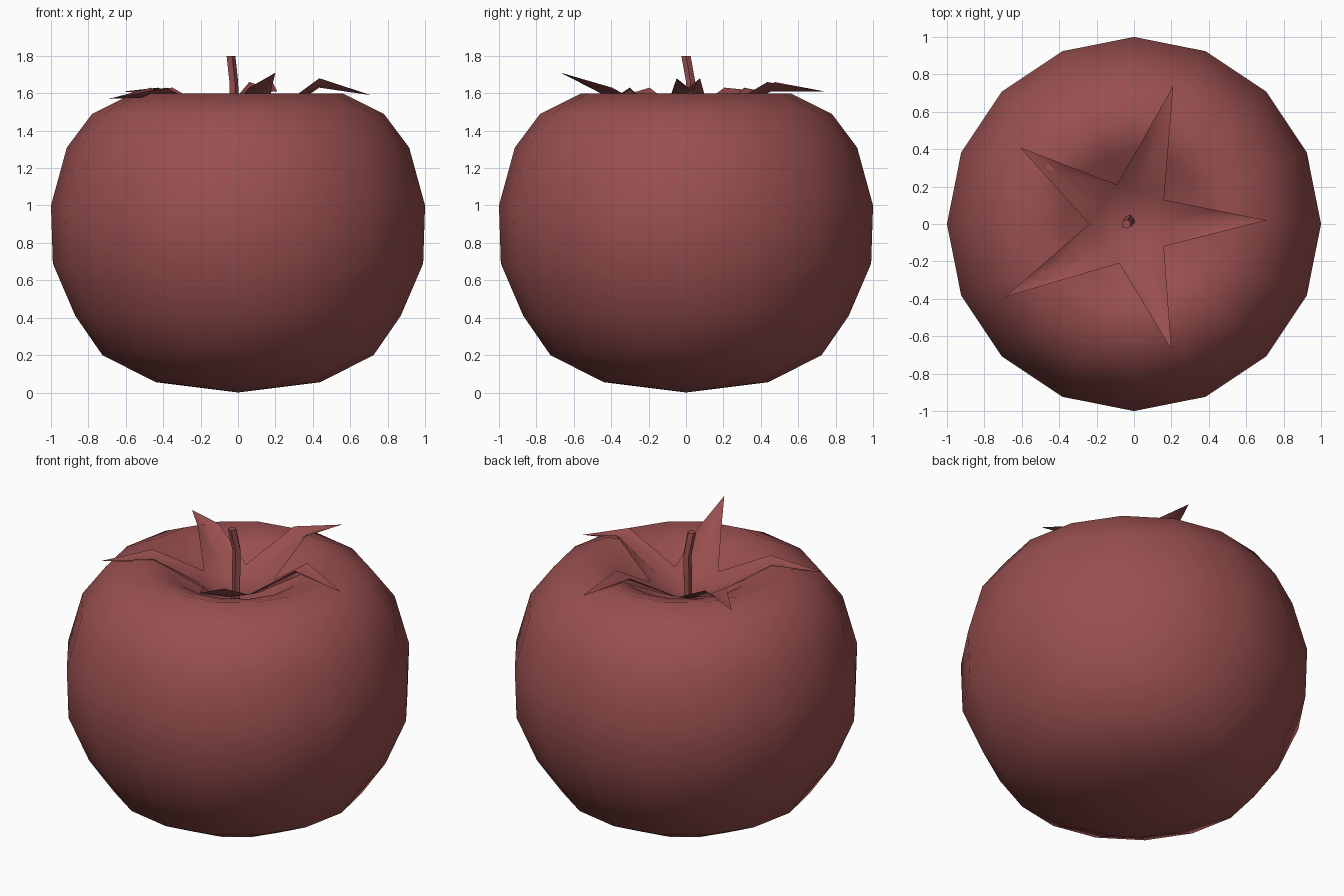
import bpy, bmesh, math
from mathutils import Vector

cube = bpy.data.objects.get("Cube")
if cube:
    bpy.data.objects.remove(cube)

# One muted red covers the whole fruit
red = bpy.data.materials.new("muted red")
red.use_nodes = True
colour = (0.32, 0.078, 0.078, 1)
red.diffuse_color = colour
red.node_tree.nodes["Principled BSDF"].inputs["Base Color"].default_value = colour


def finish(name, bm, angle):
    mesh = bpy.data.meshes.new(name)
    bm.to_mesh(mesh)
    bm.free()
    mesh.materials.append(red)
    obj = bpy.data.objects.new(name, mesh)
    bpy.context.collection.objects.link(obj)
    bpy.ops.object.select_all(action='DESELECT')
    obj.select_set(True)
    bpy.context.view_layer.objects.active = obj
    bpy.ops.object.shade_smooth_by_angle(angle=math.radians(angle))
    return obj


def skin_rings(bm, rings):
    """Join a list of equally sized vertex rings with quads."""
    for low, high in zip(rings, rings[1:]):
        for i in range(len(low)):
            j = (i + 1) % len(low)
            bm.faces.new((low[i], low[j], high[j], high[i]))


def ring(bm, centre, radius, sides):
    turn = math.tau / sides
    return [bm.verts.new(Vector(centre) + radius * Vector((math.cos(i * turn), math.sin(i * turn), 0)))
            for i in range(sides)]


def fan(bm, loop, tip):
    for i, v in enumerate(loop):
        bm.faces.new((v, loop[(i + 1) % len(loop)], tip))


# Fruit: lathed profile of radius and height, dimpled at the top
bm = bmesh.new()
profile = [(0.44, 0.055), (0.725, 0.2), (0.87, 0.41), (0.99, 0.69), (1, 1), (0.915, 1.31),
           (0.78, 1.49), (0.56, 1.6), (0.38, 1.54), (0.2, 1.4)]
rings = [ring(bm, (0, 0, z), r, 16) for r, z in profile]
skin_rings(bm, rings)
fan(bm, rings[0], bm.verts.new((0, 0, 0)))
fan(bm, rings[-1], bm.verts.new((0, 0, 1.34)))
bmesh.ops.recalc_face_normals(bm, faces=bm.faces)
finish("fruit", bm, 60)

# Calyx: five pointed leaves around a shared centre; each tip is followed by
# the height of its raised middle
leaves = [((0.71, 0.02, 1.59), 1.68), ((0.21, 0.74, 1.61), 1.66), ((-0.61, 0.41, 1.61), 1.63),
          ((-0.69, -0.39, 1.57), 1.63), ((0.2, -0.67, 1.71), 1.63)]
notches = [(0.16, -0.12), (0.16, 0.13), (-0.09, 0.21), (-0.24, 0), (-0.08, -0.21)]
bm = bmesh.new()
centre = bm.verts.new((-0.03, 0, 1.38))
notch_verts = [bm.verts.new((x, y, 1.48)) for x, y in notches]
for i, (tip_at, rise) in enumerate(leaves):
    a, b = notch_verts[i], notch_verts[(i + 1) % 5]
    tip = bm.verts.new(tip_at)
    base = bm.verts.new((a.co + b.co) / 2 + Vector((0, 0, -0.03)))
    mids = []
    for side in (a.co, (a.co + b.co) / 2, b.co):
        p = side.lerp(tip.co, 0.5)
        p.z = rise
        mids.append(bm.verts.new(p))
    mids[1].co.z -= 0.05
    left, rib, right = mids
    for face in ((centre, a, base), (centre, base, b), (a, left, rib, base), (base, rib, right, b),
                 (left, tip, rib), (rib, tip, right)):
        bm.faces.new(face)
finish("calyx", bm, 80)

# Stem: thin five-sided stalk with a slight bend
bm = bmesh.new()
path = [(-0.02, 0.01, 1.35), (-0.025, 0.025, 1.66), (-0.04, 0, 1.8)]
rings = [ring(bm, p, 0.026, 5) for p in path]
skin_rings(bm, rings)
bm.faces.new(rings[-1])
bm.faces.new(rings[0][::-1])
finish("stem", bm, 30)
